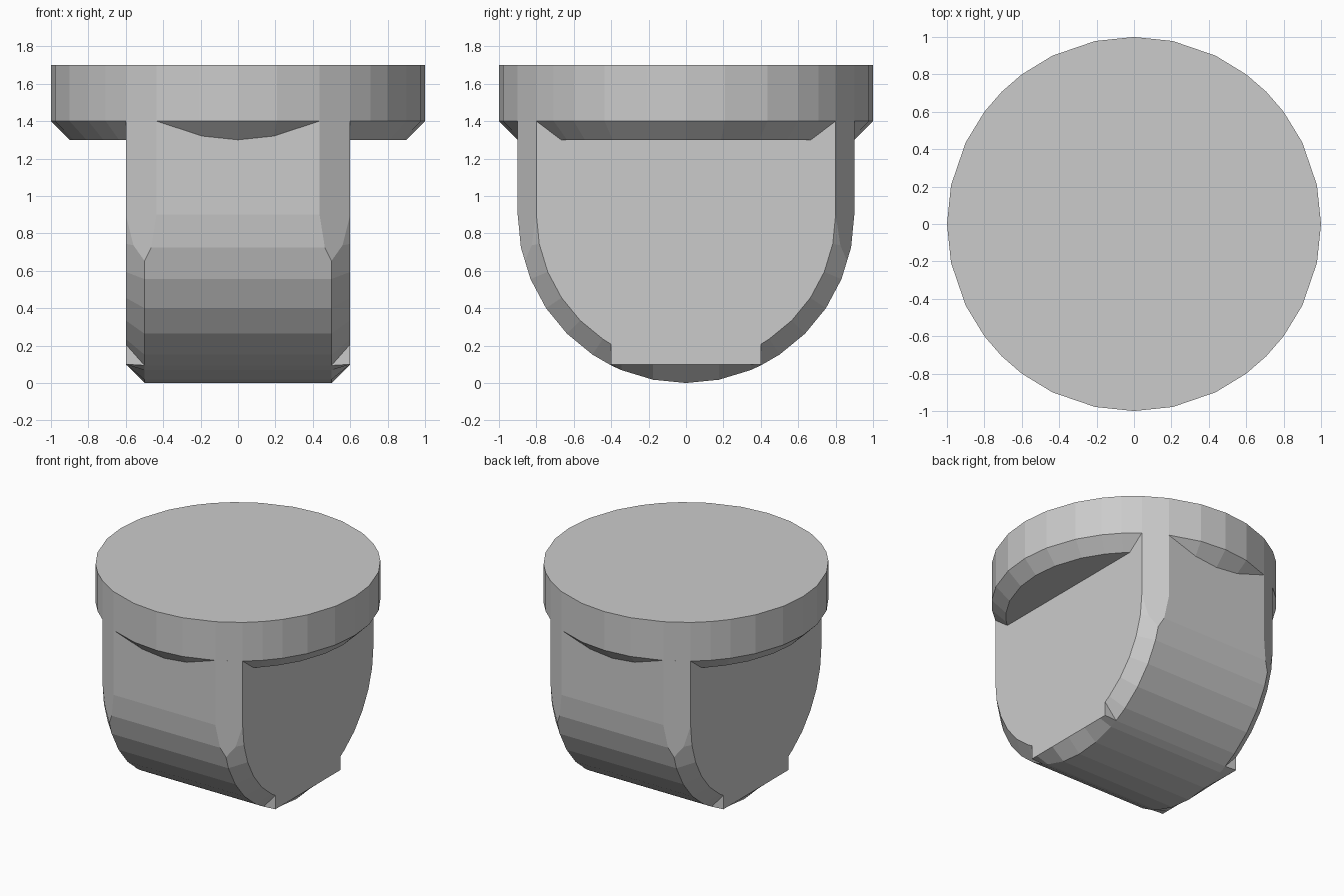
import bpy, bmesh
from math import sin, cos, radians, atan2, asin
from mathutils import Vector

if "Cube" in bpy.data.objects:
    bpy.data.objects.remove(bpy.data.objects["Cube"])


def add_object(name, bm):
    bmesh.ops.recalc_face_normals(bm, faces=bm.faces)
    mesh = bpy.data.meshes.new(name)
    bm.to_mesh(mesh)
    bm.free()
    obj = bpy.data.objects.new(name, mesh)
    bpy.context.collection.objects.link(obj)
    return obj


def loft(bm, rows):
    # Bridge equal-length closed loops and cap both ends
    loops = [[bm.verts.new(p) for p in row] for row in rows]
    n = len(loops[0])
    for a, b in zip(loops, loops[1:]):
        for i in range(n):
            j = (i + 1) % n
            bm.faces.new((a[i], a[j], b[j], b[i]))
    bm.faces.new(loops[0])
    bm.faces.new(loops[-1])


# Round cap: disc with a chamfered underside
corner = atan2(0.436, 0.9)
quarter = [0, radians(12), corner, atan2(0.6, 0.8), radians(45),
           atan2(0.8, 0.6), radians(90) - corner, radians(78)]
angles = [a + radians(90 * q) for q in range(4) for a in quarter]
bm = bmesh.new()
loft(bm, [[(r * cos(a), r * sin(a), z) for a in angles]
          for r, z in ((0.9, 1.3), (1, 1.4), (1, 1.7))])
add_object("round_cap", bm)

# U-shaped body: outer profile at x = 0.5, inset profile at x = 0.6
TOP, R, INSET = 1.4, 0.9, 0.1
half_outer, half_inner = [(R, TOP)], [(R - INSET, TOP)]
tab = asin(0.4 / R)
for k in range(8, 2, -1):
    a = radians(11.25 * k)
    half_outer.append((R * sin(a), R - R * cos(a)))
    half_inner.append(((R - INSET) * sin(a), R - (R - INSET) * cos(a)))
# Step down to the flat tab at the bottom of the side face
for z in (0.207, 0.1):
    half_outer.append((0.4, R - R * cos(tab)))
    half_inner.append((0.4, z))
for k in (2, 1, 0):
    a = radians(11.25 * k)
    half_outer.append((R * sin(a), R - R * cos(a)))
    half_inner.append((R * sin(a), 0.1))


def full(half):
    return half + [(-y, z) for y, z in reversed(half[:-1])]


outer, inner = full(half_outer), full(half_inner)
bm = bmesh.new()
loft(bm, [[(x, y, z) for y, z in prof] for x, prof in
          ((-0.6, inner), (-0.5, outer), (0.5, outer), (0.6, inner))])
bmesh.ops.remove_doubles(bm, verts=bm.verts, dist=1e-5)

# Trim the four upright corners to the cap's rim
for sx in (-1, 1):
    for sy in (-1, 1):
        bmesh.ops.bisect_plane(
            bm, geom=bm.verts[:] + bm.edges[:] + bm.faces[:], dist=1e-4,
            plane_co=Vector((0.6 * sx, 0.8 * sy, 0)),
            plane_no=Vector((0.1 * sx, 0.164 * sy, 0)).normalized(),
            clear_outer=True)
        bmesh.ops.holes_fill(bm, edges=bm.edges[:], sides=0)
add_object("rounded_body", bm)
